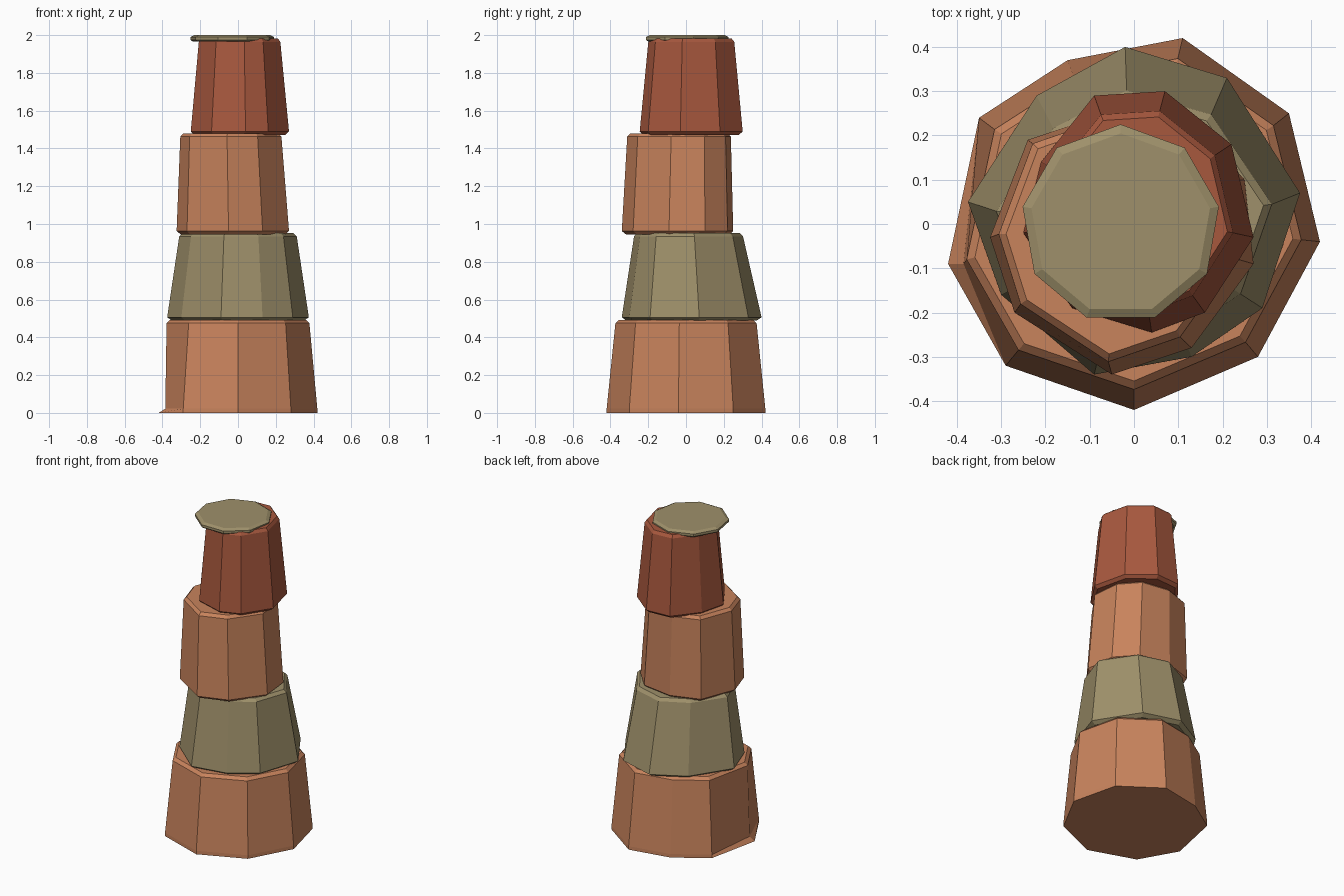
import bpy
import bmesh
from math import cos, sin, radians

old = bpy.data.objects.get("Cube")
if old:
    bpy.data.objects.remove(old, do_unlink=True)


def make_material(name, rgb):
    mat = bpy.data.materials.new(name)
    mat.use_nodes = True
    colour = (*rgb, 1.0)
    mat.diffuse_color = colour
    mat.node_tree.nodes["Principled BSDF"].inputs["Base Color"].default_value = colour
    return mat


orange = make_material("orange_sandstone", (0.58, 0.228, 0.108))
olive = make_material("olive_stone", (0.345, 0.28, 0.145))
red = make_material("red_sandstone", (0.39, 0.098, 0.048))


def scaled(outline, sx, sy, dx=0.0, dy=0.0):
    return [(x * sx + dx, y * sy + dy) for x, y in outline]


def inset(outline, factor):
    """Shrink an outline towards its own middle."""
    cx = sum(p[0] for p in outline) / len(outline)
    cy = sum(p[1] for p in outline) / len(outline)
    return [(cx + (x - cx) * factor, cy + (y - cy) * factor) for x, y in outline]


def loft(name, mat, rings):
    """Join stacked (height, outline) rings into a closed flat-shaded solid."""
    bm = bmesh.new()
    loops = [[bm.verts.new((x, y, z)) for x, y in outline] for z, outline in rings]
    for low, high in zip(loops, loops[1:]):
        for i in range(len(low)):
            j = (i + 1) % len(low)
            bm.faces.new((low[i], low[j], high[j], high[i]))
    bm.faces.new(loops[0][::-1])
    bm.faces.new(loops[-1])
    bmesh.ops.recalc_face_normals(bm, faces=bm.faces[:])
    mesh = bpy.data.meshes.new(name)
    bm.to_mesh(mesh)
    bm.free()
    mesh.materials.append(mat)
    obj = bpy.data.objects.new(name, mesh)
    bpy.context.scene.collection.objects.link(obj)
    return obj


def boulder(name, mat, z0, z1, bottom, top):
    """A tapered block with chipped bottom and top rims."""
    rim = 0.018
    return loft(name, mat, [(z0, inset(bottom, 0.93)), (z0 + rim, bottom),
                            (z1 - rim, top), (z1, inset(top, 0.94))])


# Base block, with a thin spur flaring out at the ground
base = [(.42, -.04), (.35, .25), (.11, .42), (-.15, .37), (-.35, .24),
        (-.42, -.09), (-.29, -.32), (0, -.42), (.28, -.3)]
base_top = scaled(base, 0.9, 0.89)
loft("base_block", orange, [
    (0, base),
    (0.022, [(max(x, -0.385), y) for x, y in base]),
    (0.475, base_top),
    (0.493, inset(base_top, 0.95)),
])

# Lower middle block
lower = [(.375, .07), (.21, .33), (-.02, .4), (-.22, .29), (-.375, .05),
         (-.3, -.16), (-.09, -.34), (.13, -.3), (.29, -.19)]
boulder("lower_middle_block", olive, 0.488, 0.952, lower,
        scaled(lower, 0.83, 0.78, dy=-0.01))

# Upper middle block
upper = [(.27, -.09), (.25, .1), (.14, .22), (-.06, .25), (-.24, .19),
         (-.325, -.03), (-.27, -.2), (-.05, -.34), (.13, -.28)]
boulder("upper_middle_block", orange, 0.945, 1.48, upper,
        scaled(upper, 0.9, 0.93, dx=-0.013, dy=0.005))

# Top block
summit = [(.27, -.03), (.22, .18), (.07, .3), (-.09, .29), (-.21, .14),
          (-.25, -.02), (-.14, -.19), (.04, -.245), (.16, -.2)]
boulder("top_block", red, 1.472, 1.982, summit,
        scaled(summit, 0.83, 0.835, dy=0.005))

# Thin nine-sided cap slab
cap = [(-0.03 + 0.225 * cos(radians(90 + 40 * i)), 0.225 * sin(radians(90 + 40 * i)))
       for i in range(9)]
loft("cap_slab", olive, [(1.965, inset(cap, 0.94)), (1.975, cap),
                         (1.99, cap), (2.0, inset(cap, 0.91))])
